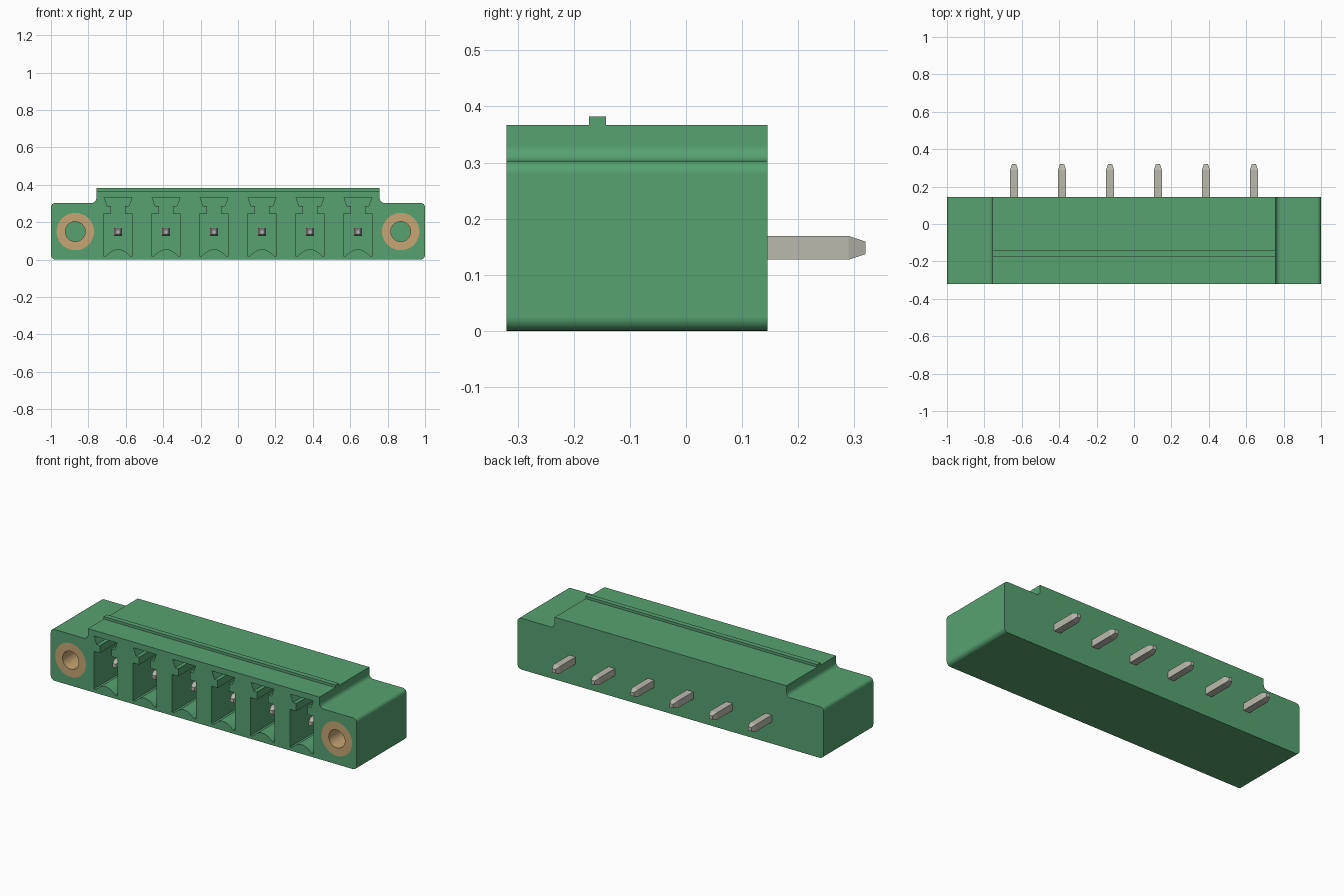
import bpy, bmesh, math
from mathutils import Vector

if "Cube" in bpy.data.objects:
    bpy.data.objects.remove(bpy.data.objects["Cube"])

FRONT, BACK = -0.32, 0.145
AXIS_Z = 0.148
PITCH = 0.2565
slots = [(i - 2.5) * PITCH for i in range(6)]


def material(name, colour, metallic=0.0):
    m = bpy.data.materials.new(name)
    m.use_nodes = True
    m.diffuse_color = colour + (1,)
    bsdf = m.node_tree.nodes["Principled BSDF"]
    bsdf.inputs["Base Color"].default_value = colour + (1,)
    bsdf.inputs["Roughness"].default_value = 0.6
    return m


green = material("housing green", (0.095, 0.36, 0.165))
brass = material("brass", (0.57, 0.38, 0.175))
tin = material("tinned metal", (0.50, 0.49, 0.43))


def loft(bm, rings):
    """Closed solid through a list of (profile, y) sections."""
    loops = [[bm.verts.new((x, y, z)) for x, z in pts] for pts, y in rings]
    bm.faces.new(loops[0])
    bm.faces.new(loops[-1][::-1])
    n = len(loops[0])
    for a, b in zip(loops, loops[1:]):
        for i in range(n):
            j = (i + 1) % n
            bm.faces.new((a[i], b[i], b[j], a[j]))


def make(name, bm, mat=None):
    bmesh.ops.recalc_face_normals(bm, faces=bm.faces)
    mesh = bpy.data.meshes.new(name)
    bm.to_mesh(mesh)
    bm.free()
    ob = bpy.data.objects.new(name, mesh)
    bpy.context.collection.objects.link(ob)
    if mat:
        mesh.materials.append(mat)
    return ob


def activate(ob):
    bpy.ops.object.select_all(action='DESELECT')
    ob.select_set(True)
    bpy.context.view_layer.objects.active = ob


def smooth(ob):
    activate(ob)
    bpy.ops.object.shade_smooth_by_angle(angle=math.radians(30))
    ob.modifiers.new("even shading", 'WEIGHTED_NORMAL').keep_sharp = True


def fillet(corners, steps=6):
    """Round the square corners of a profile given as (x, z, radius)."""
    out = []
    for i, (x, z, r) in enumerate(corners):
        p = Vector((x, z))
        if r == 0:
            out.append(p)
            continue
        d1 = (Vector(corners[i - 1][:2]) - p).normalized()
        d2 = (Vector(corners[(i + 1) % len(corners)][:2]) - p).normalized()
        c = p + r * (d1 + d2)
        for k in range(steps + 1):
            a = math.pi / 2 * k / steps
            out.append(c - r * (d2 * math.cos(a) + d1 * math.sin(a)))
    return out


def circle(cx, cz, r, n=40):
    return [(cx + r * math.cos(2 * math.pi * i / n),
             cz + r * math.sin(2 * math.pi * i / n)) for i in range(n)]


def box(cx, cz, w, h):
    return [(cx - w, cz - h), (cx + w, cz - h), (cx + w, cz + h), (cx - w, cz + h)]


# Housing: stepped and filleted profile
half = [(1, 0, 0.025), (1, 0.303, 0.023), (0.757, 0.303, 0.027), (0.757, 0.367, 0)]
outline = half + [(-x, z, r) for x, z, r in reversed(half)]
bm = bmesh.new()
profile = fillet(outline)
loft(bm, [(profile, FRONT), (profile, BACK)])
housing = make("housing", bm, green)

# Pocket shape: arched floor, square chamber, narrow neck, flared key slot
side = [(0.0775, 0.02), (0.0775, 0.243), (0.037, 0.243), (0.037, 0.288),
        (0.058, 0.288), (0.075, 0.333)]
arch = [(0.064 * k / 6, 0.02 + 0.035 * (1 - (k / 6) ** 2)) for k in range(-6, 7)]
pocket = arch + side + [(-x, z) for x, z in reversed(side)]

FLANGE_X, SLEEVE_END = 0.87, -0.02
bm = bmesh.new()
for cx in slots:
    pts = [(cx + x, z) for x, z in pocket]
    loft(bm, [(pts, FRONT - 0.1), (pts, 0.06)])
for s in (-1, 1):
    pts = circle(s * FLANGE_X, 0.15, 0.1)
    loft(bm, [(pts, FRONT - 0.1), (pts, SLEEVE_END)])
cutter = make("pocket_cutter", bm)
cutter.hide_render = True

cut = housing.modifiers.new("pockets", 'BOOLEAN')
cut.operation = 'DIFFERENCE'
cut.solver = 'EXACT'
cut.object = cutter
activate(housing)
bpy.ops.object.modifier_apply(modifier=cut.name)
bpy.data.objects.remove(cutter)
smooth(housing)

# Latching ridge across the top
bm = bmesh.new()
ridge = [(-0.757, 0.36), (0.757, 0.36), (0.757, 0.382), (-0.757, 0.382)]
loft(bm, [(ridge, -0.173), (ridge, -0.143)])
make("latch_ridge", bm, green)

# Brass screw sleeves in both flanges
for s, label in ((-1, "right"), (1, "left")):
    bm = bmesh.new()
    rings = [[bm.verts.new((x, y, z)) for x, z in circle(s * FLANGE_X, 0.15, r)]
             for r, y in ((0.1, FRONT), (0.1, SLEEVE_END),
                          (0.053, SLEEVE_END), (0.053, FRONT))]
    for a, b in zip(rings, rings[1:] + rings[:1]):
        for i in range(len(a)):
            j = (i + 1) % len(a)
            bm.faces.new((a[i], b[i], b[j], a[j]))
    smooth(make(label + "_screw_sleeve", bm, brass))

# Contact pins with tapered tips at both ends
for n, cx in enumerate(slots, 1):
    shank = box(cx, AXIS_Z, 0.021, 0.021)
    tip = box(cx, AXIS_Z, 0.011, 0.011)
    bm = bmesh.new()
    loft(bm, [(tip, -0.24), (shank, -0.21), (shank, 0.29), (tip, 0.32)])
    make("contact_pin_%d" % n, bm, tin)
